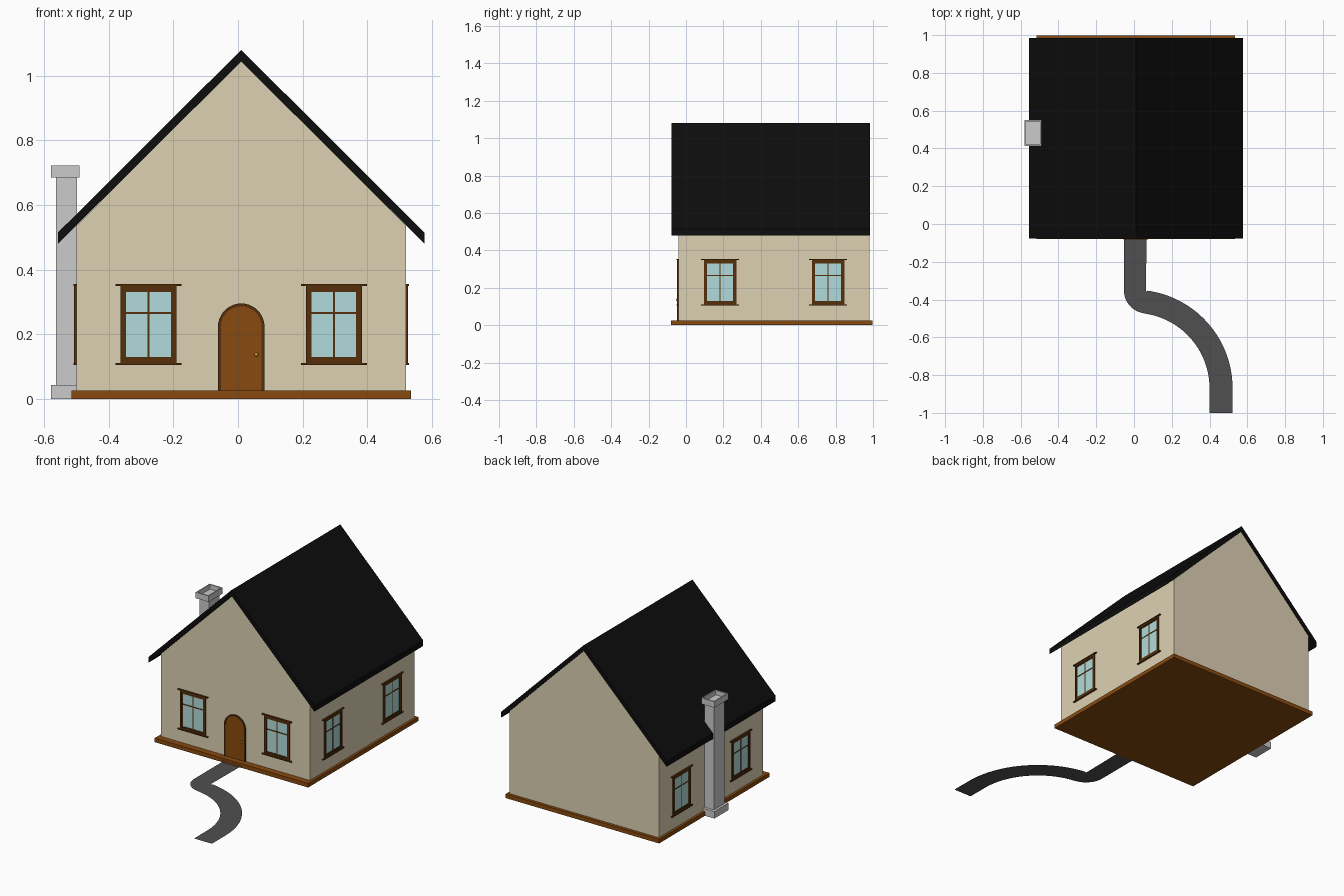
import bpy, bmesh, math
from mathutils import Matrix, Vector

if "Cube" in bpy.data.objects:
    bpy.data.objects.remove(bpy.data.objects["Cube"])


def mat(name, r, g, b):
    m = bpy.data.materials.new(name)
    m.diffuse_color = (r, g, b, 1)
    m.use_nodes = True
    m.node_tree.nodes["Principled BSDF"].inputs["Base Color"].default_value = m.diffuse_color
    return m


CREAM = mat("cream", 0.72, 0.64, 0.45)
BLACK = mat("black", 0.004, 0.004, 0.004)
BROWN = mat("brown", 0.25, 0.07, 0.005)
DARK = mat("dark_brown", 0.09, 0.028, 0.003)
GLASS = mat("glass", 0.45, 0.71, 0.71)
SLATE = mat("slate", 0.08, 0.08, 0.08)
GOLD = mat("gold", 0.6, 0.35, 0.03)


def finish(name, bm, material=None, matrix=None):
    bmesh.ops.recalc_face_normals(bm, faces=bm.faces)
    me = bpy.data.meshes.new(name)
    bm.to_mesh(me)
    bm.free()
    ob = bpy.data.objects.new(name, me)
    bpy.context.collection.objects.link(ob)
    if material:
        me.materials.append(material)
    if matrix:
        ob.matrix_world = matrix
    return ob


def add_box(bm, x0, x1, y0, y1, z0, z1):
    m = Matrix.Translation(((x0 + x1) / 2, (y0 + y1) / 2, (z0 + z1) / 2)) @ \
        Matrix.Diagonal((x1 - x0, y1 - y0, z1 - z0, 1))
    bmesh.ops.create_cube(bm, size=1, matrix=m)


def boxes(name, dims, material=None, matrix=None):
    bm = bmesh.new()
    for d in dims:
        add_box(bm, *d)
    return finish(name, bm, material, matrix)


def prism(name, profile, y0, y1, material):
    """Extrude an x/z profile along y."""
    bm = bmesh.new()
    f = bm.faces.new([bm.verts.new((x, y0, z)) for x, z in profile])
    r = bmesh.ops.extrude_face_region(bm, geom=[f])
    vs = [g for g in r["geom"] if isinstance(g, bmesh.types.BMVert)]
    bmesh.ops.translate(bm, verts=vs, vec=(0, y1 - y0, 0))
    return finish(name, bm, material)


CX = 0.01                                   # house centre line
WALL_F, WALL_B, WALL_H = -0.04, 0.98, 0.51  # front, back, half width

# Walls, roof and plinth
prism("walls", [(CX - WALL_H, 0.01), (CX + WALL_H, 0.01), (CX + WALL_H, 0.535),
                (CX, 1.045), (CX - WALL_H, 0.535)], WALL_F, WALL_B, CREAM)
prism("roof", [(CX - 0.567, 0.48), (CX, 1.044), (CX + 0.567, 0.48),
               (CX + 0.567, 0.515), (CX, 1.08), (CX - 0.567, 0.515)],
      -0.078, 0.985, BLACK)
boxes("plinth", [(CX - 0.525, CX + 0.525, -0.079, 0.998, 0, 0.025)], BROWN)
boxes("door_step", [(CX - 0.065, CX + 0.065, -0.081, -0.06, 0, 0.012)], BROWN)


# Windows: modelled facing -y with the wall plane at y = 0
def ring(w, z0, z1, t, d):
    return [(-w, -w + t, -d, 0, z0, z1), (w - t, w, -d, 0, z0, z1),
            (-w + t, w - t, -d, 0, z0, z0 + t), (-w + t, w - t, -d, 0, z1 - t, z1)]


def window(name, x, y, angle):
    m = Matrix.Translation((x, y, 0)) @ Matrix.Rotation(angle, 4, 'Z')
    frame = ring(0.087, 0.111, 0.349, 0.011, 0.007)
    frame += ring(0.076, 0.122, 0.338, 0.007, 0.005)
    frame += [(-0.003, 0.003, -0.004, 0, 0.129, 0.331),      # mullion
              (-0.069, 0.069, -0.004, 0, 0.263, 0.269),      # transom
              (-0.102, 0.102, -0.010, 0, 0.105, 0.111),      # sill
              (-0.102, 0.102, -0.010, 0, 0.349, 0.355)]      # lintel
    boxes(name + "_frame", frame, DARK, m)
    boxes(name + "_glass", [(-0.07, 0.07, -0.002, 0.001, 0.128, 0.332)], GLASS, m)


for side, s in (("left", -1), ("right", 1)):
    window("front_window_" + side, CX + s * 0.287, WALL_F, 0)
    for pos, y in (("front", 0.182), ("back", 0.76)):
        window(f"{side}_window_{pos}", CX + s * WALL_H, y, s * math.pi / 2)


# Arched door with frame and knob
def arch(r, n=20):
    z0, zc = 0.02, 0.223
    return [(CX + r, z0)] + [(CX + r * math.cos(math.pi * i / n), zc + r * math.sin(math.pi * i / n))
                             for i in range(n + 1)] + [(CX - r, z0)]


prism("door", arch(0.063), WALL_F - 0.004, WALL_F + 0.001, BROWN)
prism("door_frame", arch(0.072) + arch(0.063)[::-1], WALL_F - 0.008, WALL_F + 0.001, DARK)
bm = bmesh.new()
bmesh.ops.create_uvsphere(bm, u_segments=16, v_segments=8, radius=0.006,
                          matrix=Matrix.Translation((0.057, WALL_F - 0.008, 0.137)))
for f in bm.faces:
    f.smooth = True
finish("door_knob", bm, GOLD)

# Chimney: foot, shaft and hollow cap
boxes("chimney_foot", [(-0.579, -0.492, 0.413, 0.55, 0, 0.043)])
boxes("chimney_shaft", [(-0.564, -0.499, 0.43, 0.533, 0.04, 0.69)])
bm = bmesh.new()
add_box(bm, -0.579, -0.49, 0.413, 0.55, 0.685, 0.722)
bm.faces.ensure_lookup_table()
top = max(bm.faces, key=lambda f: f.calc_center_median().z)
bmesh.ops.inset_region(bm, faces=[top], thickness=0.011)
r = bmesh.ops.extrude_face_region(bm, geom=[top])
bmesh.ops.delete(bm, geom=[top], context='FACES_ONLY')
bmesh.ops.translate(bm, verts=[g for g in r["geom"] if isinstance(g, bmesh.types.BMVert)],
                    vec=(0, 0, -0.028))
finish("chimney_cap", bm)


# Winding path: pairs of left/right edge points
def polar(cx, cy, r, a):
    return Vector((cx + r * math.cos(a), cy + r * math.sin(a), 0.001))


pairs = [(Vector((-0.053, -0.04, 0.001)), Vector((0.067, -0.04, 0.001)))]
for i in range(11):                         # tight bend
    a = math.radians(180 + 81 * i / 10)
    pairs.append((polar(0.067, -0.353, 0.12, a), polar(0.067, -0.353, 0.004, a)))
for i in range(21):                         # wide bend
    a = math.radians(82 * (1 - i / 20))
    pairs.append((polar(0, -0.87, 0.40, a), polar(0, -0.87, 0.522, a)))
pairs.append((Vector((0.40, -1, 0.001)), Vector((0.522, -1, 0.001))))
bm = bmesh.new()
rows = [(bm.verts.new(l), bm.verts.new(r)) for l, r in pairs]
for (a, b), (c, d) in zip(rows, rows[1:]):
    bm.faces.new((a, c, d, b))
finish("path", bm, SLATE)
